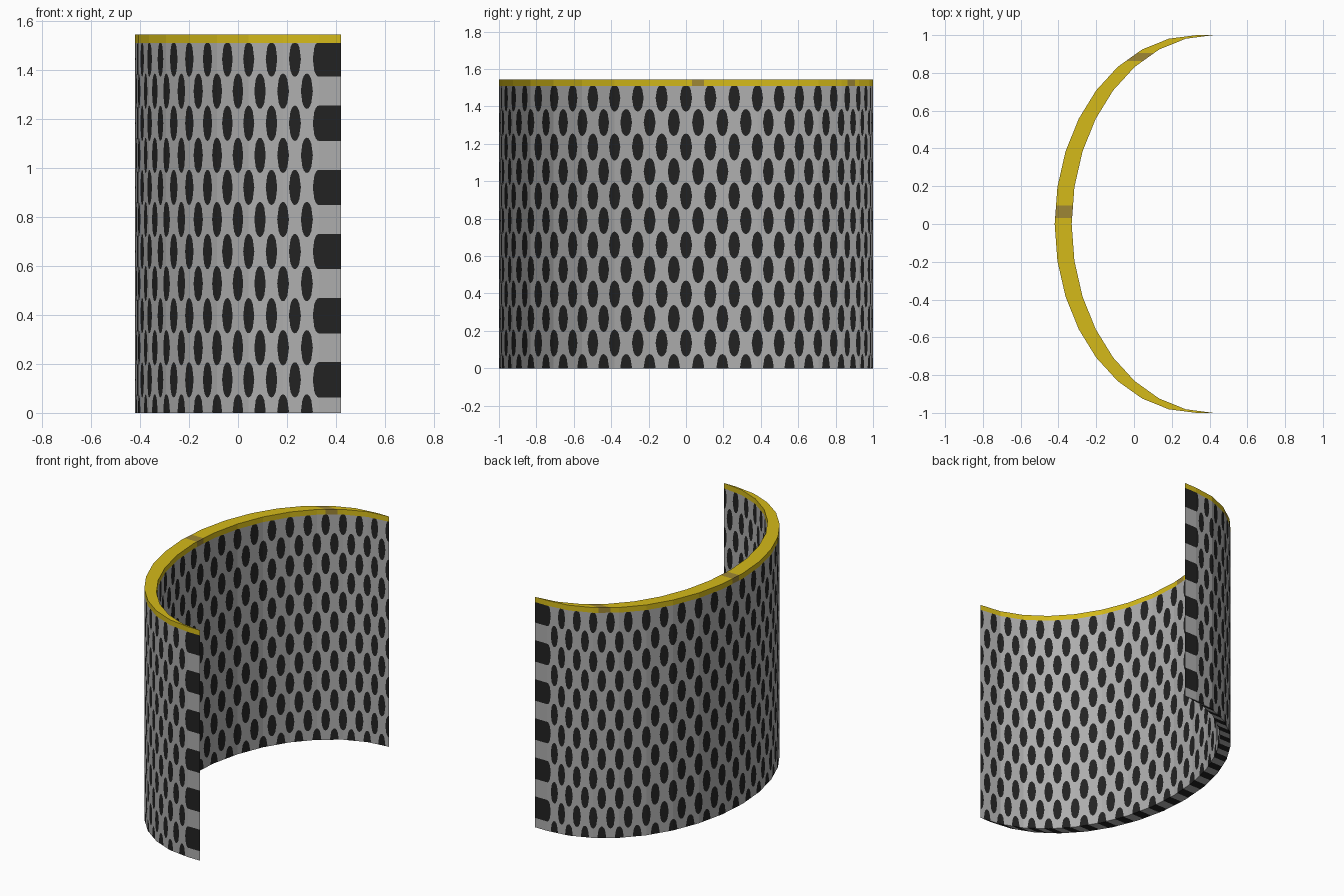
import bpy, bmesh, math

if "Cube" in bpy.data.objects:
    bpy.data.objects.remove(bpy.data.objects["Cube"])

HEIGHT, BAND = 1.545, 1.51      # full height, underside of the yellow band
SHIFT = 0.09                    # front-to-back thickness of the crescent
CELL = 3.75                     # degrees per perforation column
SUB = 8                         # strips per column
STRIPS = int(180 / CELL) * SUB  # strips over the half ellipse
FACET = 11.25                   # degrees per flat wall facet


def material(name, rgb):
    m = bpy.data.materials.new(name)
    m.diffuse_color = (*rgb, 1)
    m.use_nodes = True
    m.node_tree.nodes["Principled BSDF"].inputs["Base Color"].default_value = m.diffuse_color
    return m


GREY = material("grey metal", (0.42, 0.42, 0.42))
DARK = material("dark holes", (0.016, 0.016, 0.016))
GOLD = material("yellow band", (0.66, 0.49, 0.01))
BROWN = material("brown patch", (0.34, 0.24, 0.035))


def angle(i):
    return -90 + 180 * i / STRIPS


def plan(i, inner):
    """Point on the faceted half ellipse for strip border i."""
    a = angle(i)
    k = math.floor(a / FACET + 1e-9)
    t = a / FACET - k
    p, q = math.radians(k * FACET), math.radians((k + 1) * FACET)
    c = math.cos(p) * (1 - t) + math.cos(q) * t
    s = math.sin(p) * (1 - t) + math.sin(q) * t
    return 0.33 - 0.75 * c + (SHIFT if inner else 0), s


def half_height(i, cell):
    """Half height of the oval hole of a column at strip border i."""
    t = (angle(i) + 90 - cell * CELL) / (CELL * 0.5)
    return max(0.072 * math.sqrt(max(0, 1 - t * t)), 0.001)


def levels(cell, h):
    """Heights where the wall alternates grey / dark / grey ..."""
    z = 0.135 if cell % 2 == 0 else 0.004
    out = [0.0]
    while z < 1.55:
        out += [z - h, z + h]
        z += 0.262
    return [min(max(v, 0.0), BAND) for v in out + [BAND]]


def quad(bm, pts, flip, mat):
    clean = []
    for p in pts:
        if all(sum((a - b) ** 2 for a, b in zip(p, q)) > 1e-12 for q in clean):
            clean.append(p)
    if len(clean) < 3:
        return
    f = bm.faces.new([bm.verts.new(p) for p in (clean[::-1] if flip else clean)])
    f.material_index = mat


def strip(bm, p, q, za, zb, flip):
    """Vertical strip between plan points p and q, alternating colours."""
    for k in range(len(za) - 1):
        quad(bm, [(*p, za[k]), (*q, zb[k]), (*q, zb[k + 1]), (*p, za[k + 1])],
             flip, k % 2)


def finish(bm, name, mats):
    bmesh.ops.remove_doubles(bm, verts=bm.verts, dist=1e-5)
    me = bpy.data.meshes.new(name)
    bm.to_mesh(me)
    bm.free()
    for m in mats:
        me.materials.append(m)
    ob = bpy.data.objects.new(name, me)
    bpy.context.collection.objects.link(ob)


# Perforated wall: outer and inner faces plus the striped underside
bm = bmesh.new()
for i in range(STRIPS):
    cell = (i + SUB // 2) // SUB
    za = levels(cell, half_height(i, cell))
    zb = levels(cell, half_height(i + 1, cell))
    for inner in (False, True):
        strip(bm, plan(i, inner), plan(i + 1, inner), za, zb, not inner)
    quad(bm, [(*plan(i, False), 0), (*plan(i + 1, False), 0),
              (*plan(i + 1, True), 0), (*plan(i, True), 0)], False, cell % 2)
# Flat ends, where the last column stretches into wide bars
for i, flip in ((0, False), (STRIPS, True)):
    z = levels(0, 0.072)
    strip(bm, plan(i, False), plan(i, True), z, z, flip)
finish(bm, "perforated_wall", [GREY, DARK])

# Yellow band on top with two brown patches
marks = (-90, 1.7, 5.6, 60.2, 65.0, 90)
borders = sorted({round((a + 90) * STRIPS / 180) for a in marks}
                 | {round(k * FACET * STRIPS / 180) for k in range(17)})
bm = bmesh.new()
for i, j in zip(borders, borders[1:]):
    mid = angle((i + j) / 2)
    mat = 1 if 1.7 < mid < 5.6 or 60.2 < mid < 65 else 0
    o0, o1, n0, n1 = plan(i, False), plan(j, False), plan(i, True), plan(j, True)
    for a, b, flip in ((o0, o1, True), (n0, n1, False)):
        quad(bm, [(*a, BAND), (*b, BAND), (*b, HEIGHT), (*a, HEIGHT)], flip, mat)
    for z, flip in ((BAND, False), (HEIGHT, True)):
        quad(bm, [(*o0, z), (*o1, z), (*n1, z), (*n0, z)], flip, mat)
for i, flip in ((0, False), (STRIPS, True)):
    a, b = plan(i, False), plan(i, True)
    quad(bm, [(*a, BAND), (*b, BAND), (*b, HEIGHT), (*a, HEIGHT)], flip, 0)
finish(bm, "top_band", [GOLD, BROWN])
